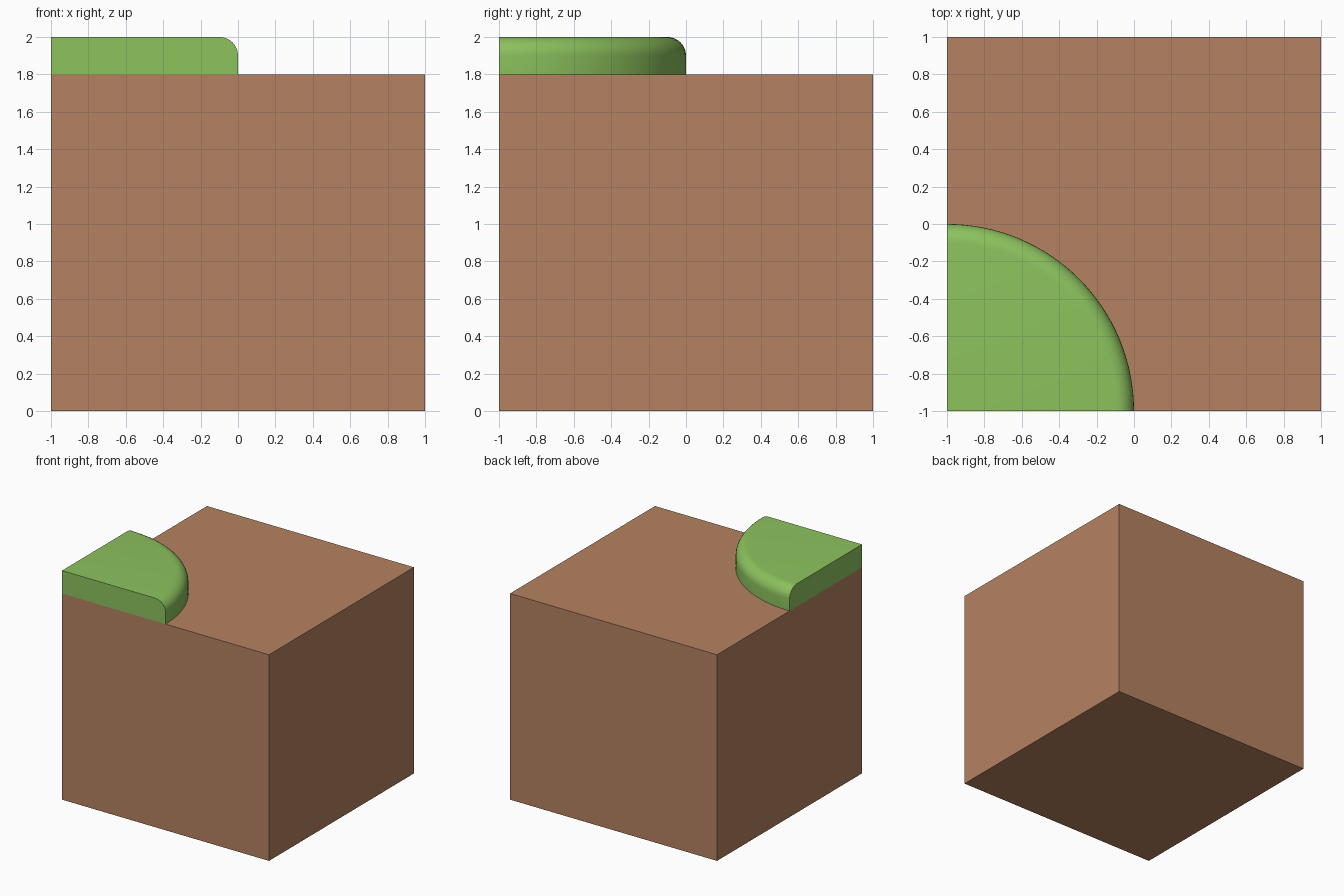
import bpy, bmesh, math

if "Cube" in bpy.data.objects:
    bpy.data.objects.remove(bpy.data.objects["Cube"])


def material(name, rgb):
    m = bpy.data.materials.new(name)
    m.diffuse_color = (*rgb, 1)
    m.use_nodes = True
    m.node_tree.nodes["Principled BSDF"].inputs["Base Color"].default_value = m.diffuse_color
    return m


def make_object(name, bm, mat):
    bmesh.ops.recalc_face_normals(bm, faces=bm.faces)
    mesh = bpy.data.meshes.new(name)
    bm.to_mesh(mesh)
    bm.free()
    mesh.materials.append(mat)
    ob = bpy.data.objects.new(name, mesh)
    bpy.context.collection.objects.link(ob)
    return ob


dirt = material("dirt brown", (0.462, 0.223, 0.119))
grass = material("grass green", (0.266, 0.546, 0.112))

# Dirt block
bm = bmesh.new()
bmesh.ops.create_cube(bm, size=2)
for v in bm.verts:
    v.co.z = 1.8 if v.co.z > 0 else 0
make_object("dirt_block", bm, dirt)

# Grass corner: rounded-edge profile swept a quarter turn about the front left corner
SEGS, ARC, R = 32, 8, 0.1
profile = [(0, 1.8), (0, 2.0)]
for i in range(ARC + 1):
    a = math.pi / 2 * (1 - i / ARC)
    profile.append((1 - R + R * math.cos(a), 2 - R + R * math.sin(a)))
profile.append((1, 1.8))

bm = bmesh.new()
verts = [bm.verts.new((-1 + r, -1, z)) for r, z in profile]
cap = bm.faces.new(verts)
res = bmesh.ops.extrude_face_region(bm, geom=[cap])
bm.free()

bm = bmesh.new()
axis = [bm.verts.new((-1, -1, z)) for _, z in profile[:2]]
rings = []
for s in range(SEGS + 1):
    a = math.pi / 2 * s / SEGS
    rings.append(axis + [bm.verts.new((-1 + r * math.cos(a), -1 + r * math.sin(a), z))
                         for r, z in profile[2:]])
for p, q in zip(rings, rings[1:]):
    for i in range(2, len(profile) - 1):
        bm.faces.new((p[i], p[i + 1], q[i + 1], q[i]))
# flat top, bottom and the two cut sides
bm.faces.new([axis[1]] + [r[2] for r in rings])
bm.faces.new([axis[0]] + [r[-1] for r in rings])
bm.faces.new(rings[0])
bm.faces.new(rings[-1])
ob = make_object("grass_corner", bm, grass)

bpy.context.view_layer.objects.active = ob
ob.select_set(True)
bpy.ops.object.shade_smooth_by_angle(angle=math.radians(35))
